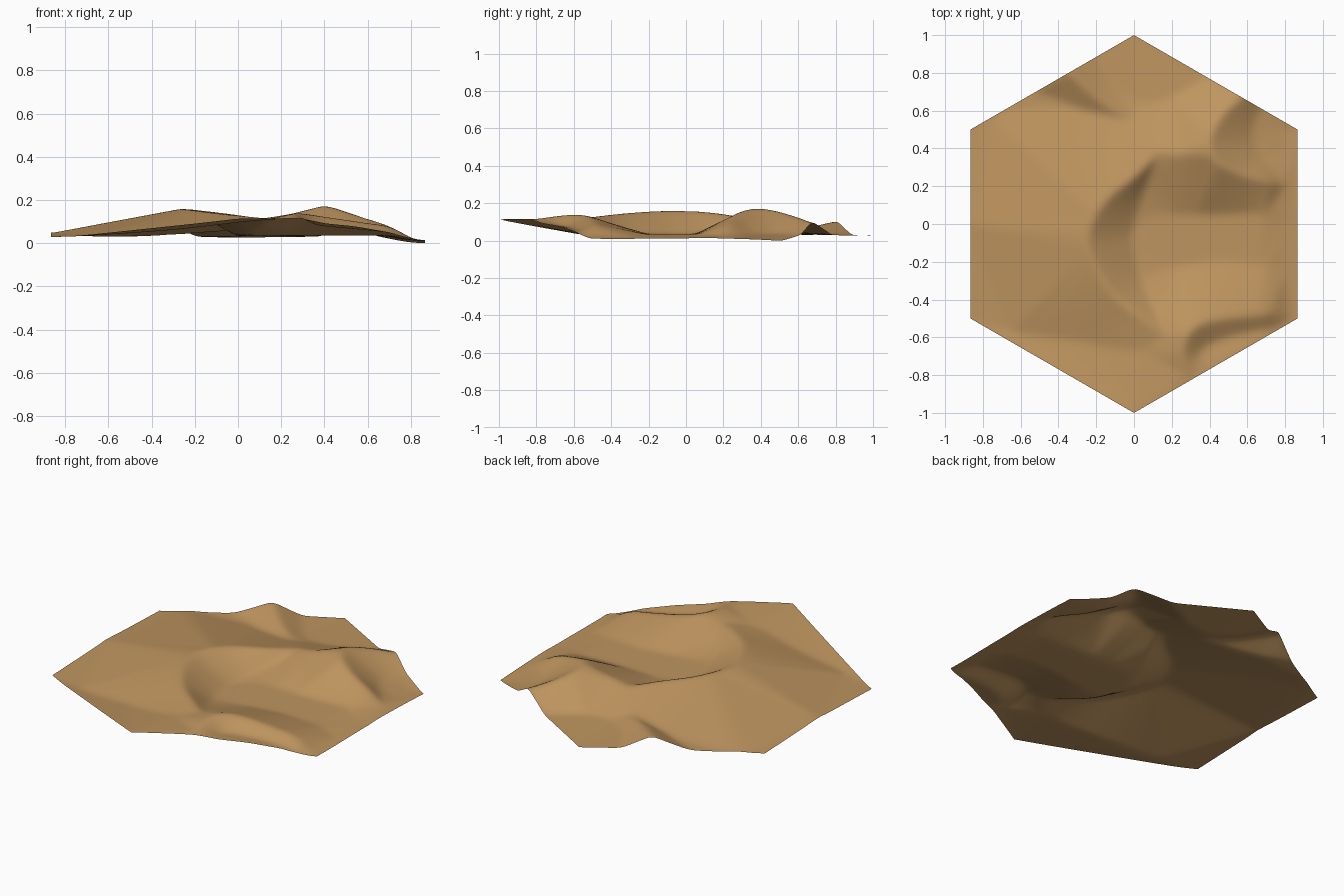
import bpy
import bmesh
from mathutils import Vector
from mathutils.bvhtree import BVHTree
from mathutils.geometry import delaunay_2d_cdt

default_cube = bpy.data.objects.get("Cube")
if default_cube:
    bpy.data.objects.remove(default_cube, do_unlink=True)

GRID_CUTS = 55
SAMPLES = 6
terrain_points = []


def feature_spots(*spots):
    """Add single terrain points, given in hundredths of a unit."""
    terrain_points.extend(Vector(spot) / 100 for spot in spots)


def feature_line(*spots):
    """Add a smooth Catmull-Rom line through points given in hundredths."""
    knots = [Vector(spot) / 100 for spot in spots]
    padded = [knots[0]] + knots + [knots[-1]]
    for before, start, end, after in zip(padded, padded[1:], padded[2:], padded[3:]):
        for step in range(SAMPLES):
            t = step / SAMPLES
            leave, arrive = (end - before) / 2, (after - start) / 2
            bend = (end - start) * 3 - leave * 2 - arrive
            twist = (start - end) * 2 + leave + arrive
            terrain_points.append(start + leave * t + bend * t ** 2 + twist * t ** 3)
    terrain_points.append(knots[-1])


# Large central crescent dune: crest, then foot of its slip face
feature_line((13, 38, 12.5), (2, 26, 14), (-15, 12, 16), (-24, -5, 16.8),
             (-21, -21, 16.4), (-10, -38, 15), (5, -50, 13.3), (17, -58, 12))
feature_line((13, 38, 12.5), (5, 17, 6.5), (0, 0, 4), (0, -14, 4),
             (5, -32, 5), (17, -58, 12))

# North-east dune: crest, slip face foot, saddle and southern foot
feature_line((58, 68, 10), (47, 58, 14), (40, 45, 17.6), (43, 34, 18),
             (55, 27, 14), (70, 23, 9), (80, 21, 3))
feature_line((67, 62, 3.5), (63, 51, 4), (65, 40, 4), (73, 29, 4))
feature_line((13, 38, 12.5), (27, 37, 15), (40, 38, 18))
feature_line((12, 5, 4), (45, 5, 4), (70, 6, 4))

# South-east dune: crest, slip face foot and windward foot
feature_line((29, -84, 11.5), (26, -70, 14), (29, -58, 15), (38, -52, 13.6),
             (58, -49, 10.5), (70, -48, 8.5), (80, -47, 3))
feature_line((40, -78, 10), (36, -67, 8.5), (50, -60, 7), (70, -56, 5))
feature_line((17, -24, 4), (45, -20, 4), (70, -22, 4))

# Southern valley between the central dune and the raised front corner
feature_line((-87, -51, 3.3), (-65, -57, 4), (-30, -62, 6.5), (0, -67, 10),
             (17, -58, 12))

# North-west dune: crest with a valley on each side
feature_line((-35, 81, 11.7), (-20, 67, 8.5), (-3, 55, 6))
feature_line((-87, 51, 3.3), (-55, 69, 3.6), (-30, 61, 4), (-3, 55, 6))
feature_line((-20, 89, 3.5), (-4, 68, 3.6), (15, 65, 4.2), (40, 78, 3.5))

# Outer corners and edges, with a drop along the right side
feature_spots((0, 101, 3), (0, -101, 12), (-88, 0, 5),
              (55, -69, 8.5), (70, -61, 6), (80, -55, 1.8), (87, -51, 1.2),
              (87, 51, 0.3), (79, 50, 0.8), (80, 35, 1.5),
              (80, 0, 1.8), (80, -25, 1.8), (88, 0, 1.6))

# Triangulated guide surface, used only to look up heights
flat, _, triangles, sources, _, _ = delaunay_2d_cdt(
    [point.xy for point in terrain_points], [], [], 0, 0.0001)
guide = BVHTree.FromPolygons(
    [(*spot, terrain_points[source[0]].z) for spot, source in zip(flat, sources)],
    triangles)

# Hexagonal sheet draped over the guide
sheet = bmesh.new()
bmesh.ops.create_circle(sheet, cap_ends=True, cap_tris=True, segments=6, radius=1)
bmesh.ops.subdivide_edges(sheet, edges=sheet.edges[:], cuts=GRID_CUTS,
                          use_grid_fill=True)
for vert in sheet.verts:
    hit = guide.ray_cast(vert.co + Vector((0, 0, 1)), Vector((0, 0, -1)))[0]
    if hit is None:
        hit = guide.find_nearest(vert.co)[0]
    vert.co.z = hit.z

# Soften the wind-blown slopes
for _ in range(5):
    bmesh.ops.smooth_vert(sheet, verts=sheet.verts[:], factor=0.5,
                          use_axis_x=False, use_axis_y=False, use_axis_z=True)
lowest = min(vert.co.z for vert in sheet.verts)
for vert in sheet.verts:
    vert.co.z -= lowest
bmesh.ops.recalc_face_normals(sheet, faces=sheet.faces[:])
if sum(face.normal.z for face in sheet.faces) < 0:
    bmesh.ops.reverse_faces(sheet, faces=sheet.faces[:])
for face in sheet.faces:
    face.smooth = True

mesh = bpy.data.meshes.new("sand_dunes")
sheet.to_mesh(mesh)
sheet.free()
dunes = bpy.data.objects.new("sand_dunes", mesh)
bpy.context.collection.objects.link(dunes)

# Warm sand colour
sand = bpy.data.materials.new("sand")
sand.use_nodes = True
sand.diffuse_color = (0.52, 0.30, 0.115, 1)
sand.node_tree.nodes["Principled BSDF"].inputs["Base Color"].default_value = sand.diffuse_color
mesh.materials.append(sand)
